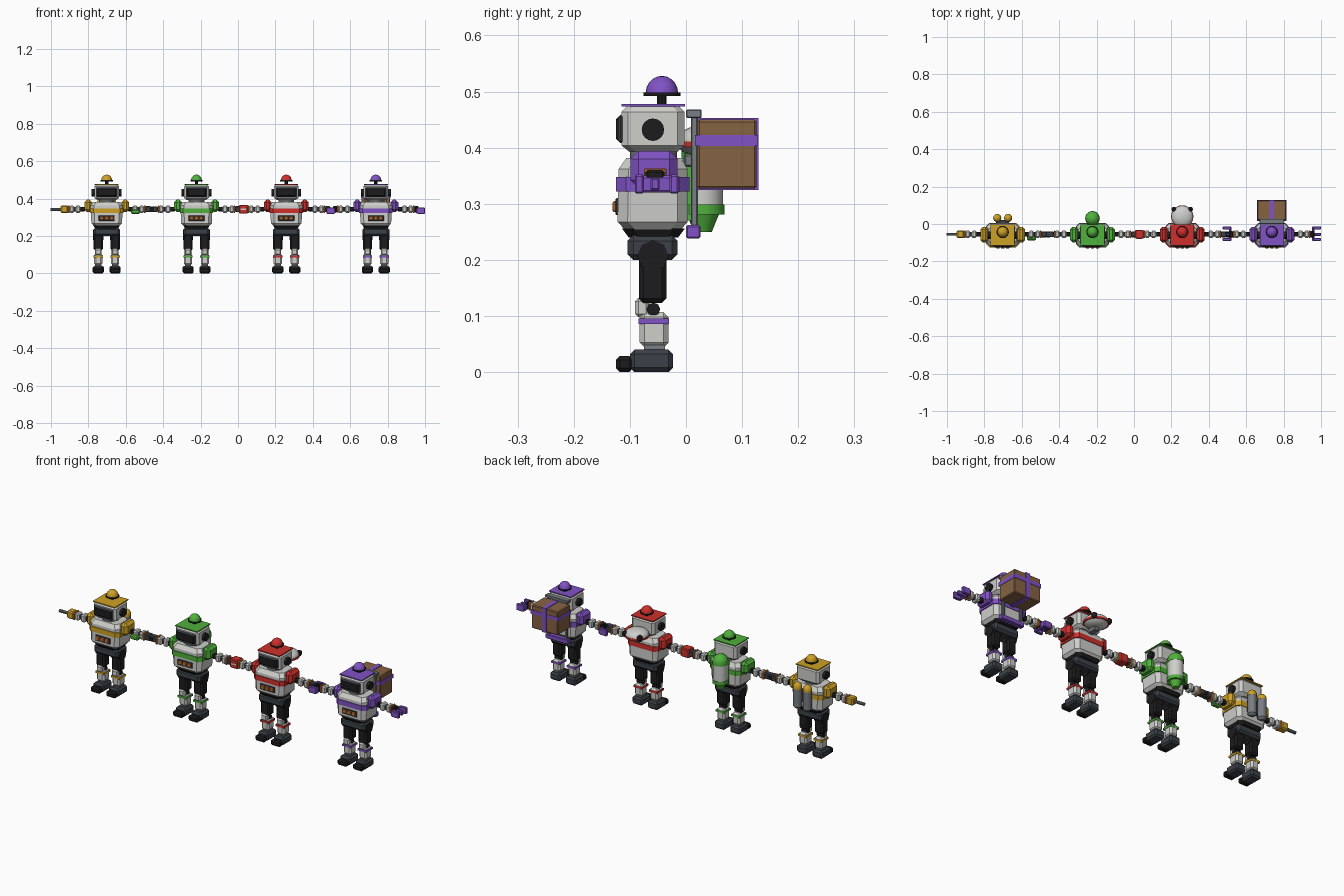
import bpy, bmesh, math
from mathutils import Matrix, Vector

if "Cube" in bpy.data.objects:
    bpy.data.objects.remove(bpy.data.objects["Cube"])

COLORS = {
    "white": (0.62, 0.62, 0.60), "steel": (0.19, 0.21, 0.23), "slate": (0.045, 0.053, 0.065),
    "black": (0.012, 0.012, 0.013), "orange": (0.68, 0.20, 0.03), "yellow": (0.62, 0.36, 0.02),
    "green": (0.08, 0.44, 0.045), "red": (0.62, 0.03, 0.025), "purple": (0.22, 0.085, 0.56),
    "brown": (0.24, 0.125, 0.055),
}
MATS = {}
for key, rgb in COLORS.items():
    MATS[key] = bpy.data.materials.new(key)
    MATS[key].diffuse_color = (*rgb, 1)

origin, prefix = Vector((0, 0, 0)), ""


def finish(bm, name, mat, smooth=False):
    bmesh.ops.recalc_face_normals(bm, faces=bm.faces)
    for f in bm.faces:
        f.smooth = smooth and len(f.verts) <= 4
    me = bpy.data.meshes.new(prefix + name)
    bm.to_mesh(me)
    bm.free()
    me.materials.append(MATS[mat])
    ob = bpy.data.objects.new(prefix + name, me)
    ob.location = origin
    bpy.context.collection.objects.link(ob)
    return ob


def box(name, x, y, z, mat, bevel=0.0):
    """Box from (min, max) ranges with chamfered edges."""
    bm = bmesh.new()
    bmesh.ops.create_cube(bm, size=1)
    for v in bm.verts:
        v.co = Vector([(r[0] + r[1]) / 2 + c * (r[1] - r[0]) for r, c in zip((x, y, z), v.co)])
    if bevel:
        bmesh.ops.bevel(bm, geom=bm.edges[:], offset=bevel, segments=1, profile=0.5, affect='EDGES')
    return finish(bm, name, mat)


def turned(name, center, profile, mat, axis='Z', sides=16, smooth=True):
    """Solid of revolution from (radius, height) points along an axis."""
    bm = bmesh.new()
    rings = []
    for r, h in profile:
        rings.append([bm.verts.new((r * math.cos(2 * math.pi * i / sides),
                                    r * math.sin(2 * math.pi * i / sides), h)) for i in range(sides)])
    for a, b in zip(rings, rings[1:]):
        for i in range(sides):
            j = (i + 1) % sides
            bm.faces.new((a[i], a[j], b[j], b[i]))
    bm.faces.new(rings[0])
    bm.faces.new(rings[-1])
    rot = {'Z': Matrix(), 'X': Matrix.Rotation(math.pi / 2, 4, 'Y'),
           'Y': Matrix.Rotation(math.pi / 2, 4, 'X')}[axis]
    bm.transform(Matrix.Translation(center) @ rot)
    ob = finish(bm, name, mat, smooth)
    if smooth:
        bpy.ops.object.select_all(action='DESELECT')
        ob.select_set(True)
        bpy.context.view_layer.objects.active = ob
        bpy.ops.object.shade_smooth_by_angle(angle=math.radians(35))
    return ob


def cyl(name, center, r, length, mat, axis='Z', sides=16, smooth=True):
    return turned(name, center, [(r, -length / 2), (r, length / 2)], mat, axis, sides, smooth)


def dome(r, h, z0=0.0, n=5):
    return [(max(r * math.cos(t * math.pi / 2 / n), 0.0005), z0 + h * math.sin(t * math.pi / 2 / n))
            for t in range(n + 1)]


def loft(name, sections, mat, cut=0.018):
    """Stack of chamfered rectangles: (z, half_x, y_min, y_max)."""
    bm = bmesh.new()
    rings = []
    for z, hx, y0, y1 in sections:
        pts = [(hx - cut, y0), (hx, y0 + cut), (hx, y1 - cut), (hx - cut, y1),
               (-hx + cut, y1), (-hx, y1 - cut), (-hx, y0 + cut), (-hx + cut, y0)]
        rings.append([bm.verts.new((*p, z)) for p in pts])
    for a, b in zip(rings, rings[1:]):
        for i in range(8):
            j = (i + 1) % 8
            bm.faces.new((a[i], a[j], b[j], b[i]))
    bm.faces.new(rings[0])
    bm.faces.new(rings[-1])
    return finish(bm, name, mat)


def span(s, a, b):
    return (a, b) if s > 0 else (-b, -a)


def head(c):
    loft("head", [(0.392, 0.050, -0.100, -0.016), (0.404, 0.066, -0.115, -0.003),
                  (0.464, 0.066, -0.115, -0.003), (0.474, 0.058, -0.105, -0.012)], "white", 0.012)
    box("head_top_plate", (-0.064, 0.064), (-0.115, -0.002), (0.473, 0.478), c)
    box("visor_frame", (-0.057, 0.057), (-0.121, -0.110), (0.408, 0.458), "slate", 0.004)
    box("visor", (-0.050, 0.050), (-0.125, -0.115), (0.412, 0.454), "black", 0.004)
    cyl("antenna_stem", (0, -0.043, 0.486), 0.009, 0.020, "black", sides=10)
    cyl("antenna_rim", (0, -0.043, 0.495), 0.033, 0.006, "black", sides=20)
    turned("antenna_dome", (0, -0.043, 0.497), dome(0.029, 0.031), c, sides=20)
    for s in (-1, 1):
        cyl("ear", (s * 0.070, -0.059, 0.432), 0.020, 0.020, "black", 'X')


def torso(c):
    cyl("neck", (0, -0.058, 0.386), 0.042, 0.020, "steel", sides=12)
    loft("torso", [(0.253, 0.068, -0.108, -0.010), (0.268, 0.082, -0.122, 0.003),
                   (0.362, 0.086, -0.120, 0.003), (0.382, 0.074, -0.106, -0.010)], "white")
    loft("chest_band", [(0.322, 0.089, -0.125, 0.006), (0.348, 0.089, -0.125, 0.006)], c)
    box("light_panel", (-0.043, 0.043), (-0.126, -0.115), (0.280, 0.310), "slate", 0.002)
    for i in (-1, 0, 1):
        box("chest_light", (i * 0.026 - 0.010, i * 0.026 + 0.010), (-0.131, -0.122),
            (0.285, 0.305), "orange", 0.003)
    loft("waist", [(0.240, 0.062, -0.102, -0.014), (0.256, 0.070, -0.114, -0.002)], "black")
    box("hips", (-0.070, 0.070), (-0.104, -0.015), (0.200, 0.244), "slate", 0.010)


def leg(c, s):
    def part(name, hx, y, z, mat, bev=0.0):
        box(name, (s * 0.045 - hx, s * 0.045 + hx), y, z, mat, bev)
    part("thigh", 0.025, (-0.084, -0.035), (0.123, 0.215), "black", 0.008)
    cyl("hip_joint", (s * 0.045, -0.059, 0.207), 0.028, 0.054, "black", 'X', 8, False)
    cyl("knee_joint", (s * 0.045, -0.058, 0.112), 0.012, 0.036, "black", 'X', 8, False)
    part("knee_pad", 0.017, (-0.091, -0.065), (0.098, 0.132), "white", 0.006)
    part("shin", 0.022, (-0.083, -0.031), (0.044, 0.107), "white", 0.009)
    part("shin_band", 0.025, (-0.085, -0.030), (0.086, 0.096), c)
    part("ankle", 0.017, (-0.075, -0.037), (0.034, 0.048), "steel")
    part("foot", 0.030, (-0.100, -0.023), (0.0, 0.040), "slate", 0.008)
    part("toe", 0.028, (-0.125, -0.094), (0.0, 0.029), "black", 0.007)


def arm(c, s, hand):
    y, z = -0.055, 0.343

    def seg(name, a, b, r, mat, bev=0.004):
        box(name, span(s, a, b), (y - r, y + r), (z - r, z + r), mat, bev)
    box("shoulder_pad", span(s, 0.078, 0.120), (-0.099, -0.015), (0.328, 0.394), c, 0.014)
    seg("shoulder_joint", 0.115, 0.142, 0.012, "black")
    seg("upper_arm", 0.139, 0.166, 0.019, "white", 0.006)
    seg("elbow", 0.163, 0.178, 0.012, "slate")
    seg("forearm", 0.175, 0.200, 0.019, "white", 0.006)
    seg("wrist_ring", 0.199, 0.207, 0.020, "orange", 0.002)
    if hand == "claw":
        seg("palm", 0.206, 0.228, 0.017, "black")
        box("claw_base", span(s, 0.216, 0.229), (-0.091, -0.013), (0.320, 0.350), c, 0.004)
        for i, fy in enumerate((-0.083, -0.055, -0.021)):
            box("claw_finger", span(s, 0.222, 0.263), (fy - 0.008, fy + 0.008),
                (0.318 + 0.006 * (i == 1), 0.352 - 0.006 * (i == 1)), c, 0.003)
    elif hand == "rod":
        seg("tool_block", 0.206, 0.246, 0.020, c, 0.006)
        cyl("tool_rod", (s * 0.270, y, z - 0.002), 0.008, 0.060, "steel", 'X', 10)
    elif hand == "sprayer":
        seg("sprayer_body", 0.206, 0.250, 0.015, "slate")
        cyl("sprayer_barrel", (s * 0.277, y, z - 0.002), 0.010, 0.060, "black", 'X', 10)
        box("sprayer_nozzle", span(s, 0.302, 0.350), (-0.087, -0.060), (0.318, 0.342), c, 0.006)
    elif hand == "kit":
        seg("kit_case", 0.206, 0.252, 0.023, c, 0.004)
        box("kit_stripe", span(s, 0.214, 0.244), (-0.0795, -0.077), (0.339, 0.347), "white")
    else:
        seg("hand", 0.206, 0.236, 0.016, "slate")
        for dy in (-0.010, 0.010):
            box("finger", span(s, 0.232, 0.256), (y + dy - 0.006, y + dy + 0.006),
                (z - 0.012, z + 0.010), "black", 0.003)


def twin_tanks(c):
    box("tank_mount", (-0.035, 0.035), (0.0, 0.022), (0.300, 0.360), "slate")
    for s in (-1, 1):
        p = (s * 0.029, 0.032, 0)
        turned("air_tank", p, [(0.010, 0.268), (0.021, 0.278), (0.021, 0.378)], "steel")
        turned("tank_cap", p, [(0.022, 0.372)] + dome(0.022, 0.024, 0.380), c)


def big_tank(c):
    p = (0, 0.030, 0)
    cyl("spray_tank", (0, 0.030, 0.345), 0.036, 0.100, "white", sides=20)
    turned("tank_top", p, [(0.038, 0.380)] + dome(0.038, 0.035, 0.394), c, sides=20)
    cyl("tank_ring", (0, 0.030, 0.290), 0.039, 0.018, c, sides=20)
    turned("tank_base", p, [(0.016, 0.250), (0.022, 0.265), (0.030, 0.284)], c, sides=20)
    box("tank_mount", (-0.03, 0.03), (-0.004, 0.012), (0.270, 0.390), c)


def drone(c):
    p = (0, 0.040, 0)
    turned("drone_shell", p, [(0.058, 0.408)] + dome(0.058, 0.028, 0.413), "white", sides=24)
    cyl("drone_rim", (0, 0.040, 0.406), 0.060, 0.010, c, sides=24)
    turned("drone_belly", p, [(0.020, 0.386), (0.045, 0.392), (0.057, 0.403)], "white", sides=24)
    box("drone_bracket", (-0.014, 0.014), (-0.004, 0.045), (0.366, 0.388), "steel", 0.003)
    for s in (-1, 1):
        turned("drone_thruster", (s * 0.044, 0.079, 0.415),
               [(0.008, -0.014), (0.013, -0.006), (0.013, 0.008), (0.006, 0.014)], "black", sides=12)


def parcel(c):
    box("parcel", (-0.077, 0.077), (0.020, 0.126), (0.327, 0.450), "brown", 0.004)
    # straps around the parcel
    box("side_strap", (-0.079, 0.079), (0.016, 0.128), (0.403, 0.423), c)
    box("long_strap", (-0.012, 0.012), (0.018, 0.129), (0.325, 0.453), c)
    for s in (-1, 1):
        box("rack_pole", span(s, 0.045, 0.057), (0.009, 0.021), (0.245, 0.462), "steel", 0.002)
    box("rack_top", (-0.066, 0.066), (0.0, 0.028), (0.453, 0.468), "steel", 0.002)
    box("rack_foot", (-0.066, 0.066), (0.0, 0.026), (0.238, 0.262), c, 0.003)


# Four robots in a row, each with its own colour, tools and backpack
ROBOTS = [(-0.702, "yellow", "rod", "hand", twin_tanks), (-0.222, "green", "sprayer", "hand", big_tank),
          (0.258, "red", "kit", "hand", drone), (0.737, "purple", "claw", "claw", parcel)]
for rx, colour, right_tool, left_tool, backpack in ROBOTS:
    origin, prefix = Vector((rx, 0, 0)), colour + "_robot_"
    head(colour)
    torso(colour)
    for side in (-1, 1):
        leg(colour, side)
        arm(colour, side, right_tool if side < 0 else left_tool)
    backpack(colour)

for m in bpy.data.materials:
    if m.users and not m.is_grease_pencil:
        m.use_nodes = True
        m.node_tree.nodes["Principled BSDF"].inputs["Base Color"].default_value = m.diffuse_color
